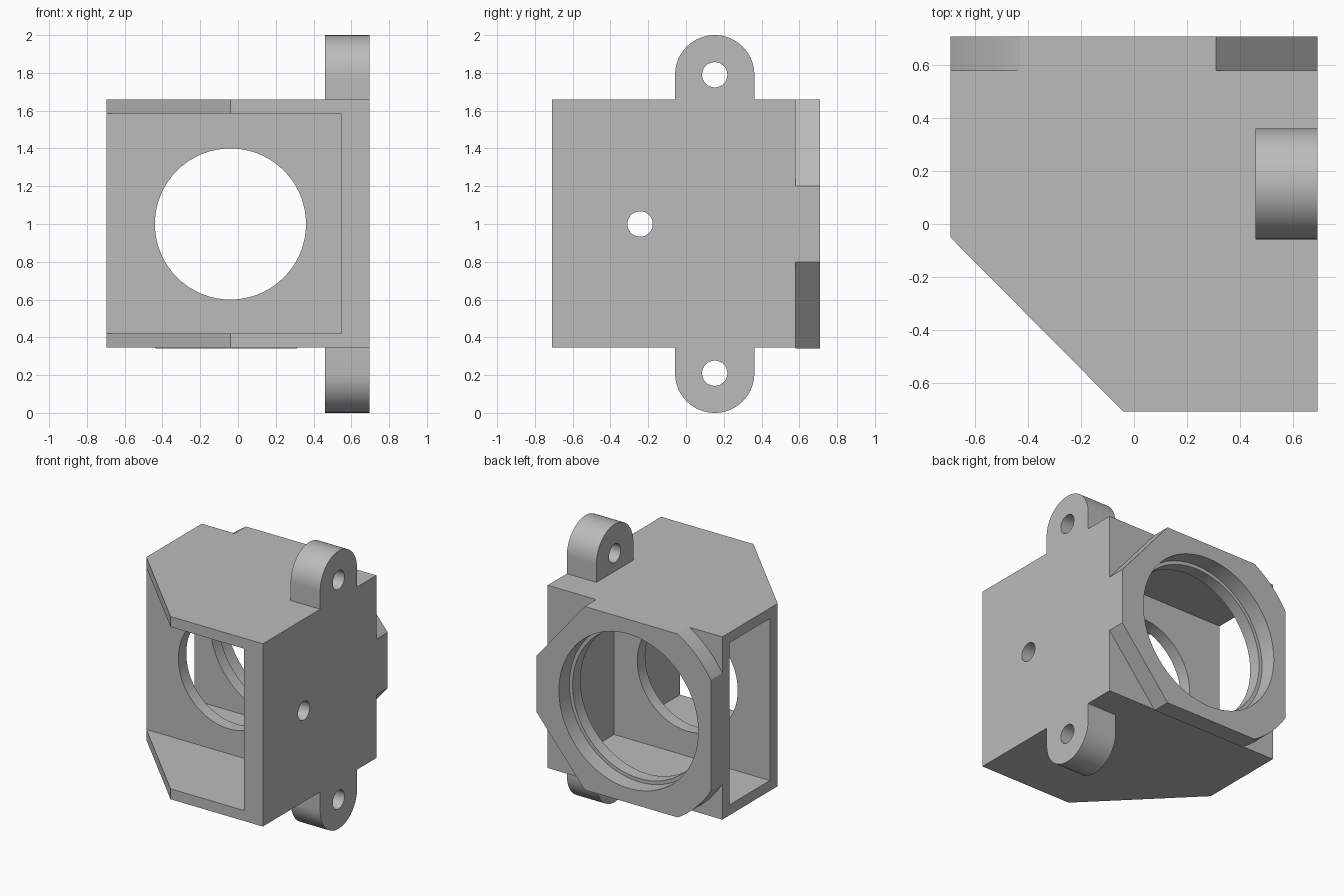
import bpy
import bmesh
from math import sin, cos, acos, asin, pi, radians

cube = bpy.data.objects.get("Cube")
if cube:
    bpy.data.objects.remove(cube, do_unlink=True)

GREY = (0.5, 0.5, 0.5, 1)
grey = bpy.data.materials.new("plain grey")
grey.use_nodes = True
grey.diffuse_color = GREY
grey.node_tree.nodes["Principled BSDF"].inputs["Base Color"].default_value = GREY

PLACE = {
    "x": lambda u, v, d: (d, u, v),
    "y": lambda u, v, d: (u, d, v),
    "z": lambda u, v, d: (u, v, d),
}


def prism(name, outline, axis, lo, hi):
    """Extrude a flat outline along an axis."""
    bm = bmesh.new()
    face = bm.faces.new([bm.verts.new(PLACE[axis](u, v, lo)) for u, v in outline])
    ext = bmesh.ops.extrude_face_region(bm, geom=[face])
    start, end = PLACE[axis](0, 0, lo), PLACE[axis](0, 0, hi)
    bmesh.ops.translate(bm, vec=[b - a for a, b in zip(start, end)],
                        verts=[e for e in ext["geom"] if isinstance(e, bmesh.types.BMVert)])
    bmesh.ops.recalc_face_normals(bm, faces=bm.faces)
    mesh = bpy.data.meshes.new(name)
    bm.to_mesh(mesh)
    bm.free()
    mesh.materials.append(grey)
    obj = bpy.data.objects.new(name, mesh)
    bpy.context.collection.objects.link(obj)
    return obj


def arc(cx, cy, r, a0, a1, n):
    return [(cx + r * cos(a0 + (a1 - a0) * i / n), cy + r * sin(a0 + (a1 - a0) * i / n))
            for i in range(n + 1)]


def circle(cx, cy, r, n=72):
    return arc(cx, cy, r, 0, 2 * pi, n)[:-1]


def rect(u0, u1, v0, v1):
    return [(u0, v0), (u1, v0), (u1, v1), (u0, v1)]


def combine(target, tool, operation):
    """Apply a boolean and remove its tool."""
    mod = target.modifiers.new(operation, "BOOLEAN")
    mod.object, mod.operation, mod.solver = tool, operation, "EXACT"
    bpy.context.view_layer.objects.active = target
    bpy.ops.object.modifier_apply(modifier=mod.name)
    bpy.data.objects.remove(tool, do_unlink=True)


W, D, BACK = 0.695, 0.71, 0.58           # half width, half depth, rear of the box
MID, BOTTOM, TOP = 1.0, 0.345, 1.66
FLOOR, CEILING, INNER = 0.42, 1.585, 0.545
AXIS = -0.04                             # x of the large bores

# Box with one chamfered front corner
housing = prism("housing", [(-W, BACK), (-W, -0.05), (AXIS, -D), (W, -D), (W, BACK)],
                "z", BOTTOM, TOP)

# Back plate: straight cuts on one side, rounded corners on the other
R = 0.767
rise = TOP - MID
a_top, a_side = pi - asin(rise / R), pi - acos((W + AXIS) / R)
upper = [(W, 1.2), (0.31, TOP)] + arc(AXIS, MID, R, a_top, a_side, 12)
lower = [(x, 2 * MID - z) for x, z in reversed(upper)]
combine(housing, prism("back_plate", upper + lower, "y", BACK, D), "UNION")

# Mounting lugs, mirrored above and below
LUG_Y, LUG_R, LUG_Z = 0.152, 0.21, 1.79
lug = [(LUG_Y + LUG_R, 1.6)] + arc(LUG_Y, LUG_Z, LUG_R, 0, pi, 36) + [(LUG_Y - LUG_R, 1.6)]
for outline in (lug, [(y, 2 * MID - z) for y, z in lug]):
    combine(housing, prism("lug", outline, "x", 0.46, W), "UNION")

# Open front chamber, and rear chamber open to one side
for y0, y1 in ((-1, -0.05), (0.04, 0.5)):
    combine(housing, prism("chamber", rect(-1, INNER, y0, y1), "z", FLOOR, CEILING), "DIFFERENCE")

# Bores through the dividing wall and the stepped back opening
for r, y0, y1 in ((0.4, -0.2, 0.2), (0.53, 0.3, 0.65), (0.555, 0.59, 0.9)):
    combine(housing, prism("bore", circle(AXIS, MID, r), "y", y0, y1), "DIFFERENCE")

# Small screw holes in the lugs and the thick side wall
for y, z in ((LUG_Y, LUG_Z), (LUG_Y, 2 * MID - LUG_Z), (-0.243, MID)):
    combine(housing, prism("screw_hole", circle(y, z, 0.067, 32), "x", 0.3, 1), "DIFFERENCE")

bpy.ops.object.select_all(action="DESELECT")
housing.select_set(True)
bpy.context.view_layer.objects.active = housing
bpy.ops.object.shade_smooth_by_angle(angle=radians(20))
